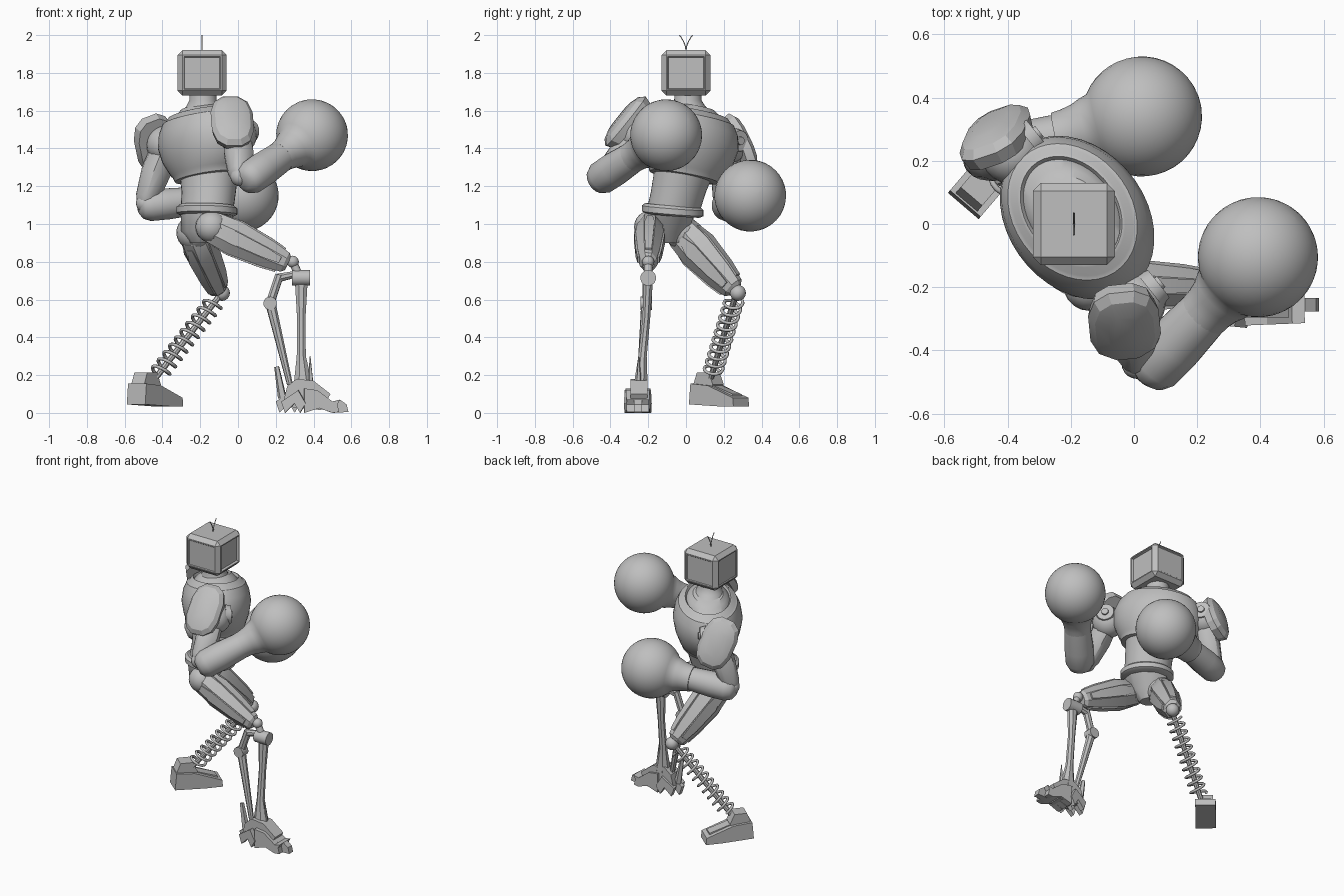
import bpy, bmesh, math
from mathutils import Vector as V

cube = bpy.data.objects.get("Cube")
if cube:
    bpy.data.objects.remove(cube)

mat = bpy.data.materials.new("plain grey")
mat.use_nodes = True
GREY = (0.52, 0.52, 0.52, 1)
mat.diffuse_color = GREY
mat.node_tree.nodes["Principled BSDF"].inputs["Base Color"].default_value = GREY

UP = V((0, 0, 1))
RIGHT = V((0.62, -0.78, 0))     # shoulder axis of the twisted torso
FACING = V((0.78, 0.62, 0))
LEAN = (UP - RIGHT * 0.2).normalized()


def finish(name, bm, angle=35):
    bmesh.ops.recalc_face_normals(bm, faces=bm.faces)
    mesh = bpy.data.meshes.new(name)
    bm.to_mesh(mesh)
    bm.free()
    mesh.materials.append(mat)
    mesh.polygons.foreach_set("use_smooth", [True] * len(mesh.polygons))
    mesh.set_sharp_from_angle(angle=math.radians(angle))
    ob = bpy.data.objects.new(name, mesh)
    bpy.context.collection.objects.link(ob)
    return ob


def tube(name, stations, n=8, axis=None, side=V((0, 1, 0)), angle=35, power=1):
    """Loft of (centre, half width along side, other half width) rings; power < 1 squares them."""
    bm = bmesh.new()
    axis = V(axis or V(stations[-1][0]) - V(stations[0][0])).normalized()
    u = (side - axis * side.dot(axis)).normalized()
    v = axis.cross(u)
    curve = lambda k: math.copysign(abs(k) ** power, k)
    rings = []
    for c, a, b in stations:
        ts = [(i + 0.5) * math.tau / n for i in range(n)]
        rings.append([bm.verts.new(V(c) + u * a * curve(math.cos(t)) + v * b * curve(math.sin(t)))
                      for t in ts])
    for r, q in zip(rings, rings[1:]):
        for i in range(n):
            j = (i + 1) % n
            bm.faces.new((r[i], r[j], q[j], q[i]))
    bm.faces.new(rings[0])
    bm.faces.new(rings[-1])
    return finish(name, bm, angle)


def rod(name, a, b, ra, rb=None, n=12):
    rb = ra if rb is None else rb
    return tube(name, [(a, ra, ra), (b, rb, rb)], n, side=V((0.3, 0.7, 0.65)))


def ball(name, c, r):
    bm = bmesh.new()
    bmesh.ops.create_uvsphere(bm, u_segments=20, v_segments=12, radius=r)
    bmesh.ops.translate(bm, vec=V(c), verts=bm.verts)
    return finish(name, bm)


def prism(name, profile, origin, along, half):
    """Side profile (distance along, height) extruded across its width."""
    bm = bmesh.new()
    along = V(along).normalized()
    across = along.cross(UP)
    sides = [[bm.verts.new(V(origin) + along * t + UP * z + across * s) for t, z in profile]
             for s in (-half, half)]
    for s in sides:
        bm.faces.new(s)
    for i in range(len(profile)):
        j = (i + 1) % len(profile)
        bm.faces.new((sides[0][i], sides[0][j], sides[1][j], sides[1][i]))
    return finish(name, bm, 25)


def wire(name, pts, r):
    cu = bpy.data.curves.new(name, "CURVE")
    cu.dimensions = "3D"
    cu.bevel_depth = r
    cu.bevel_resolution = 1
    sp = cu.splines.new("POLY")
    sp.points.add(len(pts) - 1)
    for p, co in zip(sp.points, pts):
        p.co = (*co, 1)
    cu.materials.append(mat)
    ob = bpy.data.objects.new(name, cu)
    bpy.context.collection.objects.link(ob)
    bpy.ops.object.select_all(action="DESELECT")
    ob.select_set(True)
    bpy.context.view_layer.objects.active = ob
    bpy.ops.object.convert(target="MESH")


# Box head with a recessed screen and shallow side panels
bm = bmesh.new()
bmesh.ops.create_cube(bm, size=1)
for v in bm.verts:
    v.co = V((v.co.x * 0.26, v.co.y * 0.26, v.co.z * 0.24)) + V((-0.19, 0, 1.8))
bmesh.ops.bevel(bm, geom=bm.edges[:], offset=0.026, segments=1, affect="EDGES")
sides = [f for f in bm.faces if f.calc_area() > 0.02 and abs(f.normal.z) < 0.1]
bmesh.ops.inset_individual(bm, faces=sides, thickness=0.01, depth=0)
for f in sides:
    bmesh.ops.inset_individual(bm, faces=[f], thickness=0.006, depth=-0.015 if f.normal.x > 0.5 else -0.005)
finish("head", bm, 20)
for s in (-1, 1):
    wire("antenna", [(-0.19, s * k * k * 0.035, 1.915 + k * 0.085) for k in (0, 0.3, 0.6, 0.85, 1)], 0.003)

# Chest shell with collar lip, and the yoke rising into the neck
CHEST = V((-0.18, 0.02, 1.44))
shape = [(-0.2, 0.165, 0.14), (-0.195, 0.2, 0.165), (-0.17, 0.21, 0.172), (-0.16, 0.222, 0.178),
         (-0.08, 0.27, 0.205), (0.0, 0.287, 0.218), (0.07, 0.27, 0.207), (0.12, 0.238, 0.185),
         (0.125, 0.225, 0.172), (0.15, 0.2, 0.152), (0.153, 0.19, 0.143), (0.135, 0.18, 0.132)]
tube("chest", [(CHEST + LEAN * t, a, b) for t, a, b in shape], 40, LEAN, RIGHT)
yoke = [(0.12, 0.19, 0.14), (0.14, 0.182, 0.134), (0.16, 0.145, 0.115), (0.18, 0.11, 0.095)]
tube("yoke", [(CHEST + LEAN * t, a, b) for t, a, b in yoke], 40, LEAN, RIGHT)
tube("neck", [((-0.19, 0.025, 1.59), 0.115, 0.1), ((-0.188, 0.015, 1.625), 0.088, 0.082),
              ((-0.185, 0.01, 1.655), 0.073, 0.072), ((-0.185, 0.01, 1.70), 0.07, 0.07)],
     32, UP, RIGHT)

# Waist, belt and pelvis
tube("waist", [((-0.165, -0.07, 1.06), 0.145, 0.135), ((-0.155, -0.04, 1.17), 0.15, 0.14),
               ((-0.155, -0.005, 1.29), 0.17, 0.15)], 32, UP, RIGHT)
tube("belt", [((-0.165, -0.07, 1.045), 0.15, 0.14), ((-0.165, -0.07, 1.055), 0.168, 0.158),
              ((-0.165, -0.07, 1.085), 0.168, 0.158), ((-0.165, -0.07, 1.1), 0.15, 0.14)],
     32, V((0.03, 0.08, 1)), RIGHT)
tube("pelvis", [((-0.2, -0.09, 0.9), 0.06, 0.05), ((-0.2, -0.09, 0.96), 0.12, 0.09),
                ((-0.17, -0.08, 1.06), 0.14, 0.13)], 10, UP, RIGHT)


# Round gloves flaring out of rounded forearms
def glove_arm(label, elbow, centre, width):
    e, c = V(elbow), V(centre)
    d = (c - e).normalized()
    reach = (c - e).length
    arm = [(0, 0.45), (0.02, 0.8), (0.06, 1), (0.16, 1.02), (reach - 0.28, 0.93), (reach - 0.15, 0.85)]
    tube(label + "_forearm", [(e + d * t, width * k, width * k) for t, k in arm], 16, d, UP, 40)
    prof = [(-0.275, 0.05), (-0.275, 0.083), (-0.245, 0.085), (-0.21, 0.092), (-0.18, 0.104)]
    for i in range(4, 20):
        t = math.pi * i / 20
        prof.append((-0.19 * math.cos(t), 0.19 * math.sin(t)))
    prof.append((0.19, 0.004))
    tube(label + "_glove", [(c + d * t, r, r) for t, r in prof], 36, d, UP, 50)


glove_arm("right", (0.03, -0.485, 1.22), (0.392, -0.105, 1.47), 0.09)
glove_arm("left", (-0.525, 0.2, 1.09), (0.025, 0.34, 1.15), 0.082)


# Shoulders, upper arms and shoulder pads
def shoulder(label, joint, elbow, pad, normal, across):
    joint, elbow, pad, n = V(joint), V(elbow), V(pad), V(normal).normalized()
    ball(label + "_shoulder", joint, 0.1)
    d = elbow - joint
    tube(label + "_upper_arm", [(joint, 0.06, 0.065), (joint + d * 0.45, 0.078, 0.07),
                                (joint + d * 0.9, 0.06, 0.058), (elbow, 0.045, 0.045)],
         12, None, FACING, power=0.8)
    ball(label + "_elbow", elbow, 0.05)
    tube(label + "_pad", [(pad - n * 0.045, 0.105, 0.155), (pad, 0.115, 0.17),
                          (pad + n * 0.025, 0.095, 0.145), (pad + n * 0.042, 0.055, 0.09)],
         12, n, V(across), 25, 0.75)
    hub = joint + FACING * 0.065 + UP * 0.02
    rod(label + "_shoulder_hub", hub, hub + FACING * 0.035, 0.065, 0.055, 20)
    rod(label + "_hub_cap", hub, hub + FACING * 0.045, 0.028, 0.022, 12)


shoulder("right", (0.0, -0.25, 1.47), (0.01, -0.44, 1.25), (-0.03, -0.32, 1.545),
         (0.08, -0.74, 0.6), (1, 0.1, 0))
shoulder("left", (-0.385, 0.225, 1.42), (-0.49, 0.2, 1.11), (-0.44, 0.285, 1.425),
         (-0.4, 0.83, 0.32), (0.95, 0.3, 0.35))


# Armoured thighs with raised panels
def thigh(label, hip, knee, side, size):
    hip, knee = V(hip), V(knee)
    d = knee - hip
    w = d.normalized()
    v = w.cross(V(side)).normalized()
    u = v.cross(w)
    prof = [(-0.1, 0.6), (0.02, 0.9), (0.3, 1), (0.75, 0.78), (0.96, 0.6), (1, 0.4)]
    tube(label + "_thigh", [(hip + d * t, size * k * 0.8, size * k) for t, k in prof], 8, w, u, 25)
    for s in (-1, 1):
        for off, tall, name in ((u * s * 0.8, 0.5, "_side_panel"), (v * s, 0.38, "_thigh_panel")):
            wide = v if name == "_side_panel" else u
            panel = [(0.1, 0.2, 0.85), (0.3, tall, 0.95), (0.7, tall * 0.8, 0.8), (0.9, 0.25, 0.65)]
            tube(label + name, [(hip + d * t + off * size * (k - 0.06), size * a, size * 0.15)
                                for t, a, k in panel], 4, w, (wide + off.normalized() * 0.01), 20)
    ball(label + "_hip", hip, size * 0.85)


thigh("right", (-0.14, -0.19, 0.985), (0.265, -0.2, 0.79), (0, 1, 0), 0.1)
thigh("left", (-0.235, -0.02, 0.955), (-0.1, 0.26, 0.65), (0.85, -0.5, 0), 0.108)

# Right knee, twin shin struts and linkage
ball("right_knee", (0.29, -0.2, 0.8), 0.032)
rod("knee_link", (0.29, -0.2, 0.8), (0.335, -0.2, 0.7), 0.022)
rod("knee_barrel", (0.285, -0.2, 0.715), (0.38, -0.2, 0.715), 0.042, n=16)
rod("upper_link", (0.31, -0.2, 0.735), (0.215, -0.205, 0.715), 0.018, 0.024, 8)
rod("rear_link", (0.22, -0.205, 0.73), (0.17, -0.21, 0.58), 0.024, 0.024, 8)
rod("rear_joint", (0.17, -0.24, 0.58), (0.17, -0.18, 0.58), 0.036)
rod("rear_shin", (0.172, -0.21, 0.58), (0.275, -0.245, 0.15), 0.028, 0.016, 8)
tube("front_shin", [((0.335, -0.2, 0.69), 0.026, 0.036), ((0.335, -0.21, 0.5), 0.022, 0.024),
                    ((0.335, -0.23, 0.3), 0.024, 0.026), ((0.345, -0.24, 0.14), 0.04, 0.055)], 8)

# Right clawed foot
prism("claw_foot_body", [(0, 0.06), (0.02, 0.14), (0.07, 0.18), (0.16, 0.17), (0.25, 0.1),
                         (0.2, 0.015), (0.05, 0.03)], (0.24, -0.25, 0), (1, 0, 0), 0.045)
for i in (-1, 0, 1):
    y = -0.255 + 0.045 * i
    tip = 0.585 - 0.05 * abs(i)
    prism("toe", [(0, 0.0), (0, 0.13), (0.07, 0.12), (0.15, 0.06), (0.19, 0.07), (tip - 0.36, 0.045),
                  (tip - 0.35, 0.005), (0.15, 0.0), (0.08, 0.025)], (0.35, y, 0), (1, -0.04 * i, 0), 0.021)
    prism("heel_claw", [(0, 0.06), (0.09, 0.12), (0.13, 0.05), (0.1, 0.0), (0.07, 0.05), (0.02, 0.0)],
          (0.2 + 0.03 * abs(i), y, 0), (1, 0.1 * i, 0), 0.016)
rod("heel_spike", (0.235, -0.25, 0.08), (0.205, -0.25, 0.245), 0.024, 0.014, 5)
rod("ankle_spike", (0.385, -0.25, 0.14), (0.382, -0.25, 0.3), 0.018, 0.002, 5)

# Left knee and coil spring shin
ball("left_knee", (-0.085, 0.275, 0.635), 0.042)
top, bottom = V((-0.09, 0.265, 0.63)), V((-0.44, 0.13, 0.18))
w = (bottom - top).normalized()
u = w.cross(UP).normalized()
v = w.cross(u)
rod("spring_core", top, bottom, 0.016, n=8)
TURNS, STEPS = 10, 16
coil = []
for i in range(TURNS * STEPS + 1):
    k, t = i / (TURNS * STEPS), math.tau * i / STEPS
    coil.append(top.lerp(bottom, 0.08 + 0.86 * k) + (u * math.cos(t) + v * math.sin(t)) * 0.048)
wire("spring_coil", coil, 0.009)

# Left block foot
HEEL, AHEAD = (-0.54, 0.057, 0), (0.65, 0.76, 0)
prism("block_foot", [(0, 0.045), (0.01, 0.155), (0.13, 0.145), (0.305, 0.08), (0.31, 0.035),
                     (0.2, 0.035)], HEEL, AHEAD, 0.064)
prism("foot_ridge", [(0.1, 0.1), (0.1, 0.16), (0.28, 0.1), (0.28, 0.06)], HEEL, AHEAD, 0.035)
prism("ankle_block", [(0.01, 0.14), (0.04, 0.215), (0.12, 0.215), (0.15, 0.15), (0.13, 0.12)],
      HEEL, AHEAD, 0.045)
